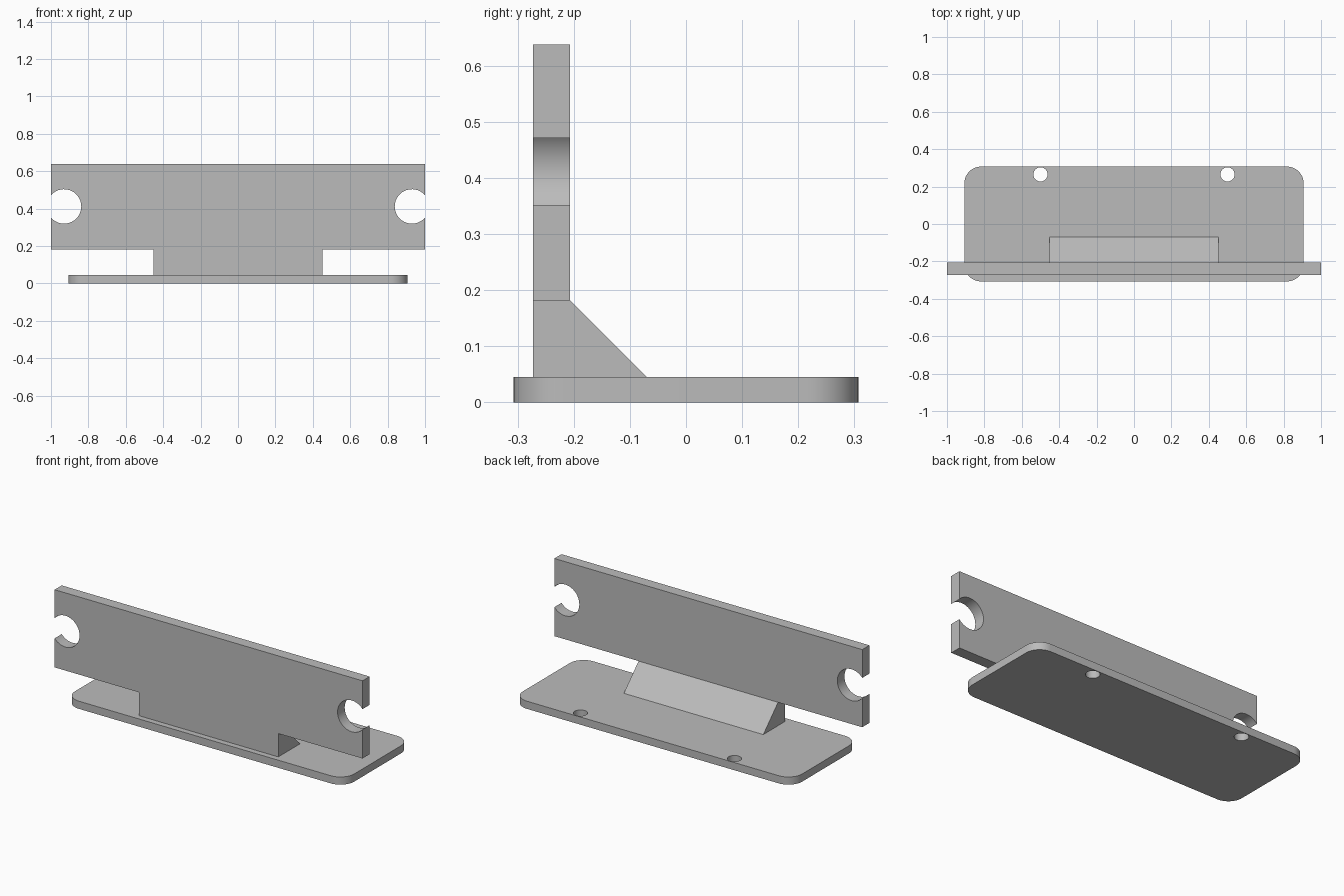
import bpy, bmesh
from math import sin, cos, asin, pi, radians
from mathutils import Vector

if "Cube" in bpy.data.objects:
    bpy.data.objects.remove(bpy.data.objects["Cube"])

grey = bpy.data.materials.new("plain grey")
grey.use_nodes = True
grey.diffuse_color = (0.5, 0.5, 0.5, 1)
grey.node_tree.nodes["Principled BSDF"].inputs["Base Color"].default_value = (0.5, 0.5, 0.5, 1)


def arc(cx, cy, r, start, end, steps):
    """Points along a circular arc, angles in radians."""
    angles = [start + (end - start) * i / steps for i in range(steps + 1)]
    return [(cx + r * cos(a), cy + r * sin(a)) for a in angles]


def prism(name, outline, place, depth):
    """Extrude a flat outline; place maps each 2D point into space."""
    bm = bmesh.new()
    face = bm.faces.new([bm.verts.new(place(u, v)) for u, v in outline])
    side = bmesh.ops.extrude_face_region(bm, geom=[face])["geom"]
    bmesh.ops.translate(bm, vec=Vector(depth),
                        verts=[g for g in side if isinstance(g, bmesh.types.BMVert)])
    bmesh.ops.recalc_face_normals(bm, faces=bm.faces)
    mesh = bpy.data.meshes.new(name)
    bm.to_mesh(mesh)
    bm.free()
    mesh.materials.append(grey)
    obj = bpy.data.objects.new(name, mesh)
    bpy.context.collection.objects.link(obj)
    return obj


def combine(obj, other, operation):
    """Apply a boolean, remove the second object and merge flat faces."""
    mod = obj.modifiers.new(operation, 'BOOLEAN')
    mod.operation, mod.object, mod.solver = operation, other, 'EXACT'
    bpy.context.view_layer.objects.active = obj
    bpy.ops.object.modifier_apply(modifier=mod.name)
    bpy.data.objects.remove(other)
    bm = bmesh.new()
    bm.from_mesh(obj.data)
    bmesh.ops.remove_doubles(bm, verts=bm.verts, dist=0.0001)
    bmesh.ops.dissolve_limit(bm, angle_limit=radians(0.5), verts=bm.verts, edges=bm.edges)
    bm.to_mesh(obj.data)
    bm.free()


def smooth(obj):
    bpy.ops.object.select_all(action='DESELECT')
    obj.select_set(True)
    bpy.context.view_layer.objects.active = obj
    bpy.ops.object.shade_smooth_by_angle(angle=radians(30))


# Base plate with rounded corners
half_x, half_y, plate_top, corner = 0.907, 0.307, 0.045, 0.09
outline = []
for i, (sx, sy) in enumerate([(1, 1), (-1, 1), (-1, -1), (1, -1)]):
    outline += arc(sx * (half_x - corner), sy * (half_y - corner), corner,
                   i * pi / 2, (i + 1) * pi / 2, 12)
base = prism("base_plate", outline, lambda u, v: (u, v, 0), (0, 0, plate_top))

# Two screw holes near the back edge
for x in (-0.5, 0.5):
    hole = prism("screw_hole", arc(x, 0.265, 0.038, 0, 2 * pi, 32)[:-1],
                 lambda u, v: (u, v, -0.1), (0, 0, 0.3))
    combine(base, hole, 'DIFFERENCE')
smooth(base)

# Upright panel with an open round notch in each end
front, back, low, high = -0.273, -0.207, 0.182, 0.638
notch_x, notch_z, notch_r = 0.93, 0.412, 0.092
gap = pi / 2 - asin((1 - notch_x) / notch_r)
right = arc(notch_x, notch_z, notch_r, gap, 2 * pi - gap, 36)
right[0], right[-1] = (1, right[0][1]), (1, right[-1][1])
edge = [(1, high)] + right + [(1, low)]
outline = edge + [(-x, z) for x, z in reversed(edge)]
panel = prism("upright_panel", outline, lambda u, v: (u, front, v), (0, back - front, 0))

# Sloped foot joining the panel to the base
profile = [(front, plate_top), (-0.07, plate_top), (back, low), (front, low)]
foot = prism("sloped_foot", profile, lambda u, v: (-0.453, u, v), (0.906, 0, 0))
combine(panel, foot, 'UNION')
smooth(panel)
